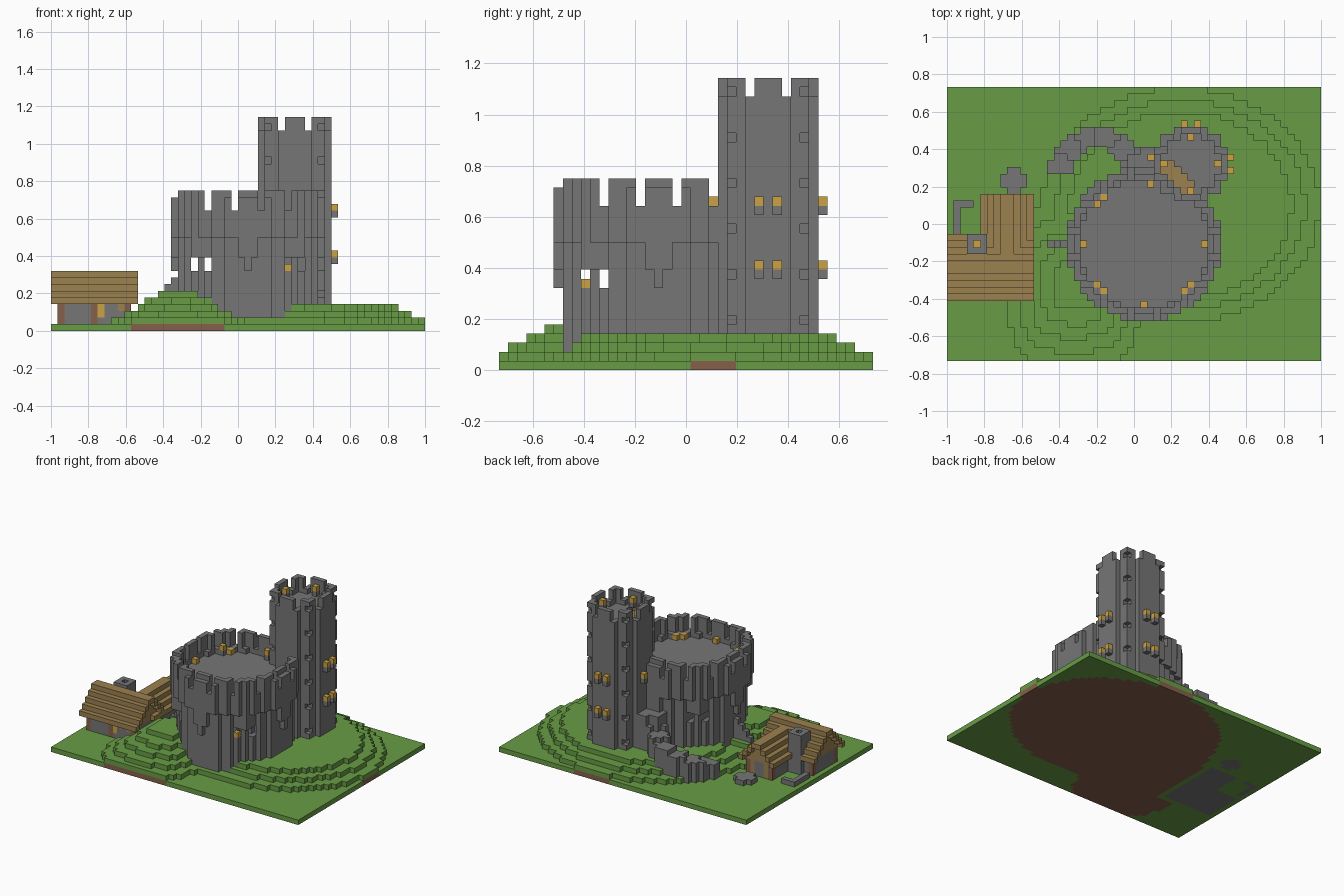
import bpy, bmesh, math

cube = bpy.data.objects.get("Cube")
if cube:
    bpy.data.objects.remove(cube, do_unlink=True)

# Block grid: NX by NY blocks of side U
NX, NY = 56, 41
U = 2 / NX
STONE, GRASS, PLANK, TIMBER, AMBER = range(5)


def material(name, rgb):
    m = bpy.data.materials.new(name)
    m.use_nodes = True
    m.diffuse_color = (*rgb, 1)
    bsdf = m.node_tree.nodes["Principled BSDF"]
    bsdf.inputs["Base Color"].default_value = (*rgb, 1)
    bsdf.inputs["Roughness"].default_value = 0.9
    return m


MATERIALS = [
    material("grey stone", (0.18, 0.18, 0.18)),
    material("grass green", (0.138, 0.335, 0.06)),
    material("roof plank", (0.33, 0.22, 0.08)),
    material("brown earth and timber", (0.24, 0.115, 0.07)),
    material("amber lantern", (0.6, 0.36, 0.06)),
]

parts, taken = {}, {}


def put(part, i, j, k, mat):
    """Add one block unless the place is taken."""
    if (i, j, k) not in taken:
        taken[i, j, k] = mat
        parts.setdefault(part, {})[i, j, k] = mat


def box(part, xs, ys, zs, mat):
    for i in range(*xs):
        for j in range(*ys):
            for k in range(*zs):
                put(part, i, j, k, mat)


def lantern(i, j, k, bracket=False):
    put("lanterns", i, j, k, AMBER)
    if bracket:
        put("lantern_brackets", i, j, k - 1, STONE)


def disc(ci, cj, r):
    n = int(r)
    for dx in range(-n, n + 1):
        for dy in range(-n, n + 1):
            if math.hypot(dx, dy) <= r:
                yield ci + dx, cj + dy, dx, dy, math.hypot(dx, dy)


def hill_height(i, j):
    """Terraced hill: a wide oval plus a higher, squarer lobe at the front."""
    x, y = (i + 0.5) * U - 1, (j + 0.5 - NY / 2) * U
    best = 1
    for cx, cy, rx, ry, top, p in ((0.25, 0.1, 0.74, 0.625, 4, 2), (-0.32, -0.33, 0.36, 0.43, 6, 3)):
        r = (abs((x - cx) / rx) ** p + abs((y - cy) / ry) ** p) ** (1 / p)
        inside = (1 - r) * min(rx, ry)
        if inside > 0:
            best = max(best, min(top, 2 + int(inside / 0.062)))
    return best


# Cottage chimney with a glowing flue
for i in range(3, 6):
    for j in range(16, 19):
        flue = (i, j) == (4, 17)
        box("chimney", (i, i + 1), (j, j + 1), (1, 7 if flue else 9), AMBER if flue else STONE)
box("flue_gap", (4, 5), (17, 18), (7, 9), AMBER)

# Cottage roofs: a main ridge along x and a wing ridge along y
for j in range(9, 19):
    k = 4 + min(j - 9, 18 - j)
    box("cottage_roof", (0, 13), (j, j + 1), (k, k + 1), PLANK)
    if 9 < j < 18:
        for i in (1, 11):
            box("cottage_gable", (i, i + 1), (j, j + 1), (4, k), PLANK)
for i in range(5, 13):
    k = 4 + min(i - 5, 12 - i)
    box("wing_roof", (i, i + 1), (15, 25), (k, k + 1), PLANK)
    if 5 < i < 12:
        box("wing_gable", (i, i + 1), (23, 24), (4, k), PLANK)

# Leave the top of the flue open
for key in parts.pop("flue_gap"):
    del taken[key]

# Cottage walls with timber posts, a lit front window and a plank end wall
for i in range(1, 12):
    for j in range(10, 24):
        low_i = 1 if j < 18 else 6
        on_wall = i in (low_i, 11) or j in (10, 23) or (j == 17 and i < 6)
        if i < low_i or not on_wall:
            continue
        for k in range(1, 4):
            mat = STONE
            if i in (1, 6, 11) and j in (10, 17, 23):
                mat = TIMBER
            elif j == 10 and i == 7 and k > 1:
                mat = AMBER
            elif (j == 10 and i == 10 and k == 3) or (j == 23 and i not in (8, 9)):
                mat = PLANK
            put("cottage_walls", i, j, k, mat)
box("cottage_floor", (1, 12), (10, 18), (0, 1), STONE)
box("wing_floor", (6, 12), (18, 24), (0, 1), STONE)

# Low yard wall and a stone pile
box("yard_wall", (1, 2), (19, 24), (0, 2), STONE)
box("yard_wall", (2, 4), (23, 24), (0, 2), STONE)
box("stone_pile", (8, 12), (26, 28), (0, 2), STONE)
box("stone_pile", (9, 11), (25, 29), (0, 2), STONE)

# Keep: round wall, sunken roof, overhanging parapet, corbels and merlons
KI, KJ = 29, 17
for i, j, dx, dy, r in disc(KI, KJ, 11.45):
    near = min(abs(dx), abs(dy))
    bottom = 2
    if r > 10.45:
        bottom = 9 if near == 0 else 11 if near == 1 else 14
        if abs(abs(dx) - abs(dy)) < 2:
            bottom = 11
    top = 18 if r > 9.5 else 17
    if r > 9.9 and math.cos(16 * math.atan2(dy, dx)) > -0.5:
        top = 20 if max(abs(dx), abs(dy)) == 11 else 21
    for k in range(bottom, top):
        # Narrow window shafts near the diagonals
        shaft = i in (21, 23) or j in (9, 11) or (i in (35, 37) and j < 13)
        if not (shaft and k in (9, 10)):
            put("keep", i, j, k, STONE)

# Tower: sunken roof, eight merlons, ledged corners and a plank stair recess
TI, TJ = 36, 29
for i, j, dx, dy, r in disc(TI, TJ, 5.7):
    top = 30 if r > 4.45 else 29
    if r > 4.45 and 2 not in (abs(dx), abs(dy)):
        top = 32
    stair = r < 4.5 and dx <= 0 and dy <= 0 and abs(dx + dy + 4) <= 1
    for k in range(2, top - stair):
        if r < 5.5 or k % 5:
            put("tower", i, j, k, PLANK if stair and k == 27 else STONE)

# Link between keep and tower, and the ruined curved wall
box("link_wall", (27, 32), (28, 31), (2, 11), STONE)
box("link_wall", (29, 32), (31, 32), (2, 11), STONE)
for i in range(14, 31):
    for j in range(27, 37):
        dx, dy = i + 0.5 - 22.4, j + 0.5 - 28
        angle = math.degrees(math.atan2(dy, dx))
        if 3.7 < math.hypot(dx, dy) < 7.1 and 15 < angle < 178:
            height = 4 + int((180 - angle) / 30)
            box("ruined_wall", (i, i + 1), (j, j + 1), (1, height), STONE)

# Side steps climbing to the keep
for n in range(4):
    box("side_steps", (15 + n, 16 + n), (17, 18), (1, 5 + n), STONE)

# Lanterns on the keep roof, tower roof and walls
for dx, dy in ((0, -9), (-9, 0), (9, 0), (-7, -6), (-6, -7), (7, -6), (6, -7), (-6, 7)):
    lantern(KI + dx, KJ + dy, 17)
lantern(KI - 7, KJ + 6, 18, True)
for j in (26, 30):
    lantern(30, j, 18, True)
for dx, dy in ((0, 4), (4, 0), (-4, 0), (0, -4)):
    lantern(TI + dx, TJ + dy, 30, True)
lantern(35, 9, 9)
for k in (11, 18):
    for side in (-1, 1):
        lantern(TI + 6, TJ + side, k, True)
        lantern(TI + side, TJ + 6, k, True)

# Lawn with an earth core under the terraces
for i in range(NX):
    for j in range(NY):
        h = hill_height(i, j)
        if i <= 12 and 9 <= j < 25:
            h = 1
        put("lawn", i, j, 0, TIMBER if h > 1 else GRASS)
        box("hill_terraces", (i, i + 1), (j, j + 1), (1, h), GRASS)


def build(name, cells):
    """Turn blocks into a mesh of their exposed faces."""
    bm = bmesh.new()
    cache = {}

    def vert(p):
        if p not in cache:
            cache[p] = bm.verts.new((p[0] * U - 1, (p[1] - NY / 2) * U, p[2] * U))
        return cache[p]

    for cell, mat in cells.items():
        for axis in range(3):
            b, c = (axis + 1) % 3, (axis + 2) % 3
            for side in (0, 1):
                beside = list(cell)
                beside[axis] += 2 * side - 1
                if tuple(beside) in taken:
                    continue
                ring = []
                for s, t in ((0, 0), (1, 0), (1, 1), (0, 1)):
                    p = list(cell)
                    p[axis] += side
                    p[b] += s
                    p[c] += t
                    ring.append(vert(tuple(p)))
                face = bm.faces.new(ring if side else ring[::-1])
                face.material_index = mat
    mesh = bpy.data.meshes.new(name)
    bm.to_mesh(mesh)
    bm.free()
    for m in MATERIALS:
        mesh.materials.append(m)
    bpy.context.collection.objects.link(bpy.data.objects.new(name, mesh))


for part_name, part_cells in parts.items():
    build(part_name, part_cells)
